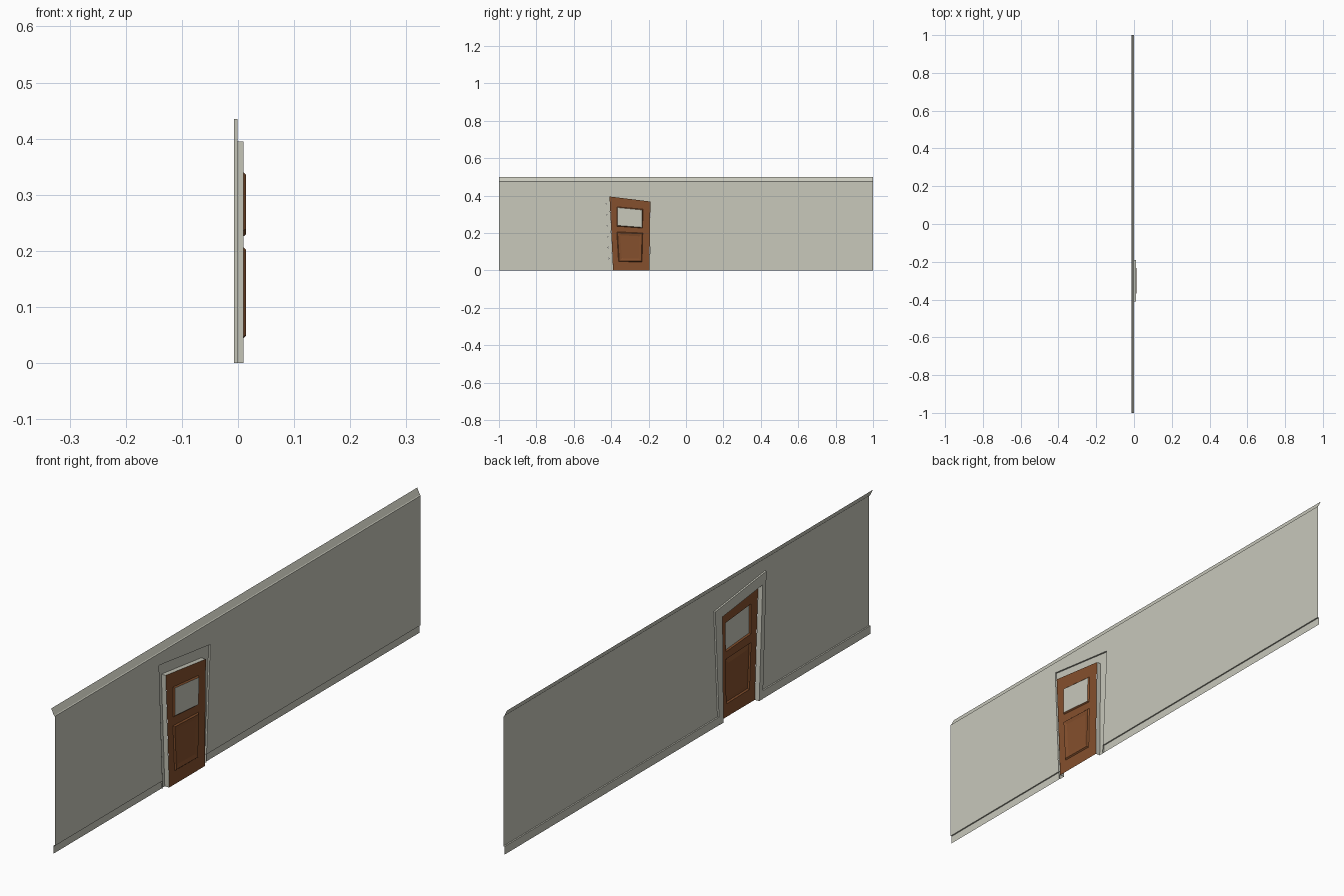
import bpy, bmesh

cube = bpy.data.objects.get("Cube")
if cube:
    bpy.data.objects.remove(cube, do_unlink=True)


def material(name, color):
    m = bpy.data.materials.new(name)
    m.use_nodes = True
    m.diffuse_color = (*color, 1)
    m.node_tree.nodes["Principled BSDF"].inputs["Base Color"].default_value = (*color, 1)
    return m


PLASTER = material("warm_grey_plaster", (0.58, 0.58, 0.50))
WOOD = material("brown_wood", (0.235, 0.08, 0.026))

# Depths of the layers, the room being on the -x side
WALL, TRIM, BASE, DOOR, PANEL = -0.001, -0.007, -0.006, 0.010, 0.0145
LEDGE, CROWN = 0.028, 0.476


def build(name, faces, mats):
    """Make a sheet object from (corner list, material index) pairs."""
    bm = bmesh.new()
    for corners, index in faces:
        f = bm.faces.new([bm.verts.new(c) for c in corners])
        f.material_index = index
    bmesh.ops.remove_doubles(bm, verts=bm.verts, dist=0.0002)
    mesh = bpy.data.meshes.new(name)
    bm.to_mesh(mesh)
    bm.free()
    for m in mats:
        mesh.materials.append(m)
    ob = bpy.data.objects.new(name, mesh)
    bpy.context.scene.collection.objects.link(ob)
    return ob


def at(x, outline):
    return [(x, y, z) for y, z in outline]


def bridge(a, b, closed=True, index=0):
    """Quads between two matching outlines."""
    n = len(a)
    return [([a[i], a[(i + 1) % n], b[(i + 1) % n], b[i]], index)
            for i in range(n if closed else n - 1)]


def shrink(outline, d):
    """Pull a four-cornered outline inwards."""
    signs = ((1, 1), (1, -1), (-1, -1), (-1, 1))
    return [(y + sy * d, z + sz * d) for (y, z), (sy, sz) in zip(outline, signs)]


def moulding(name, profile, spans):
    faces = []
    for y0, y1 in spans:
        faces += bridge([(x, y0, z) for x, z in profile],
                        [(x, y1, z) for x, z in profile], closed=False)
    return build(name, faces, [PLASTER])


# Crooked outlines: bottom left, top left, top right, bottom right
casing = [(-0.41, 0), (-0.43, 0.435), (-0.15, 0.40), (-0.172, 0)]
opening = [(-0.39, 0), (-0.409, 0.395), (-0.19, 0.368), (-0.195, 0)]
window = [(-0.37, 0.236), (-0.37, 0.34), (-0.23, 0.327), (-0.232, 0.226)]
panel = [(-0.361, 0.047), (-0.37, 0.206), (-0.231, 0.2), (-0.235, 0.045)]

# Wall sheet with a notch for the door
foot_left, foot_right = (-0.4115, LEDGE), (-0.1705, LEDGE)
build("wall", [(at(WALL, [(-1, LEDGE), (-1, CROWN), (1, CROWN), (1, LEDGE),
                          foot_right, casing[2], casing[1], foot_left]), 0)], [PLASTER])

# Skirting and crown moulding
moulding("baseboard", [(BASE, 0), (BASE, LEDGE), (WALL, LEDGE)],
         [(-1, casing[0][0]), (casing[3][0], 1)])
moulding("crown_moulding", [(WALL, CROWN), (-0.004, CROWN + 0.002), (-PANEL, 0.5)], [(-1, 1)])

# Raised casing and the recess leading back to the door
layers = [at(WALL, casing), at(TRIM, casing), at(TRIM, opening), at(DOOR, opening)]
frame = []
for a, b in zip(layers, layers[1:]):
    frame += bridge(a, b, closed=False)
build("door_frame", frame, [PLASTER])

# Door leaf split at the middle rail, each half ringing a sunken panel
mid_left, mid_right = (-0.40, 0.221), (-0.193, 0.213)
upper = [mid_left, opening[1], opening[2], mid_right]
lower = [opening[0], mid_left, mid_right, opening[3]]
leaf = []
for half, hole in ((upper, window), (lower, panel)):
    leaf += bridge(at(DOOR, half), at(DOOR, hole))
    leaf += bridge(at(DOOR, hole), at(PANEL, shrink(hole, 0.004)))
inner = at(PANEL, shrink(panel, 0.004))
field = at(PANEL - 0.003, shrink(panel, 0.018))
leaf += bridge(inner, field)
leaf.append((field, 0))
build("door", leaf, [WOOD])

# Pale pane
build("door_window", [(at(PANEL, shrink(window, 0.004)), 0)], [PLASTER])
